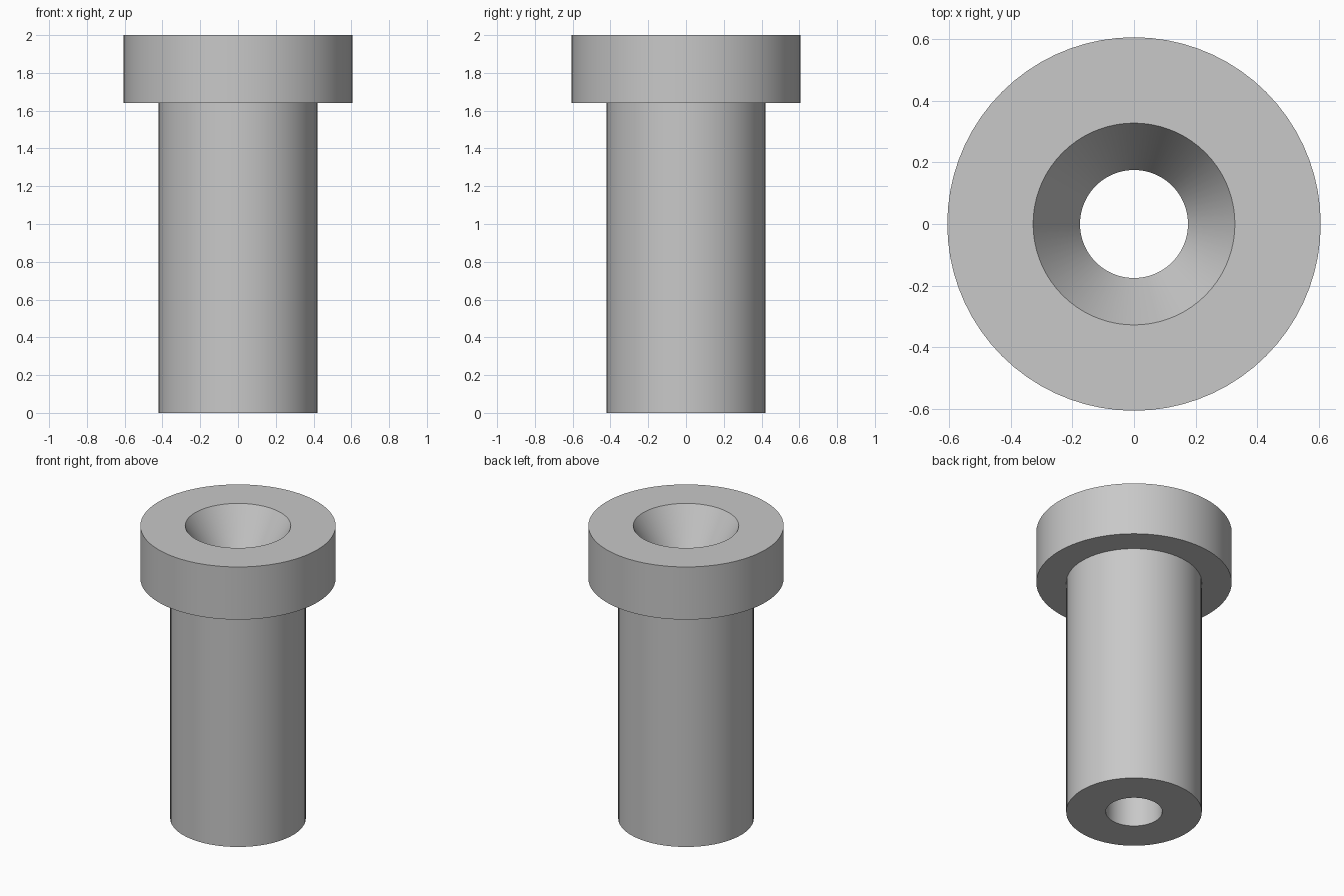
import bpy
import bmesh
import math

SEGMENTS = 72

# Remove the default cube only
cube = bpy.data.objects.get("Cube")
if cube:
    bpy.data.objects.remove(cube, do_unlink=True)

# Single plain grey
grey = bpy.data.materials.new("light_grey")
grey.use_nodes = True
colour = (0.58, 0.58, 0.58, 1.0)
grey.diffuse_color = colour
grey.node_tree.nodes["Principled BSDF"].inputs["Base Color"].default_value = colour


def lathe(name, profile):
    """Revolve a closed (radius, height) outline about the z axis."""
    bm = bmesh.new()
    rings = []
    for radius, height in profile:
        ring = []
        for i in range(SEGMENTS):
            a = math.tau * i / SEGMENTS
            ring.append(bm.verts.new((radius * math.cos(a), radius * math.sin(a), height)))
        rings.append(ring)
    for k, lower in enumerate(rings):
        upper = rings[(k + 1) % len(rings)]
        for i in range(SEGMENTS):
            j = (i + 1) % SEGMENTS
            bm.faces.new((lower[i], lower[j], upper[j], upper[i]))
    bmesh.ops.recalc_face_normals(bm, faces=bm.faces)
    mesh = bpy.data.meshes.new(name)
    bm.to_mesh(mesh)
    bm.free()
    mesh.materials.append(grey)
    obj = bpy.data.objects.new(name, mesh)
    bpy.context.collection.objects.link(obj)
    bpy.ops.object.select_all(action='DESELECT')
    obj.select_set(True)
    bpy.context.view_layer.objects.active = obj
    bpy.ops.object.shade_smooth_by_angle(angle=math.radians(25))
    return obj


# Flanged bushing: shank, head, tapered mouth and straight through bore
shank, head, mouth, bore = 0.42, 0.605, 0.327, 0.175
lathe("flanged_bushing", [
    (bore, 0.0),
    (shank, 0.0),
    (shank, 1.64),
    (head, 1.64),
    (head, 2.0),
    (mouth, 2.0),
    (bore, 1.74),
])
